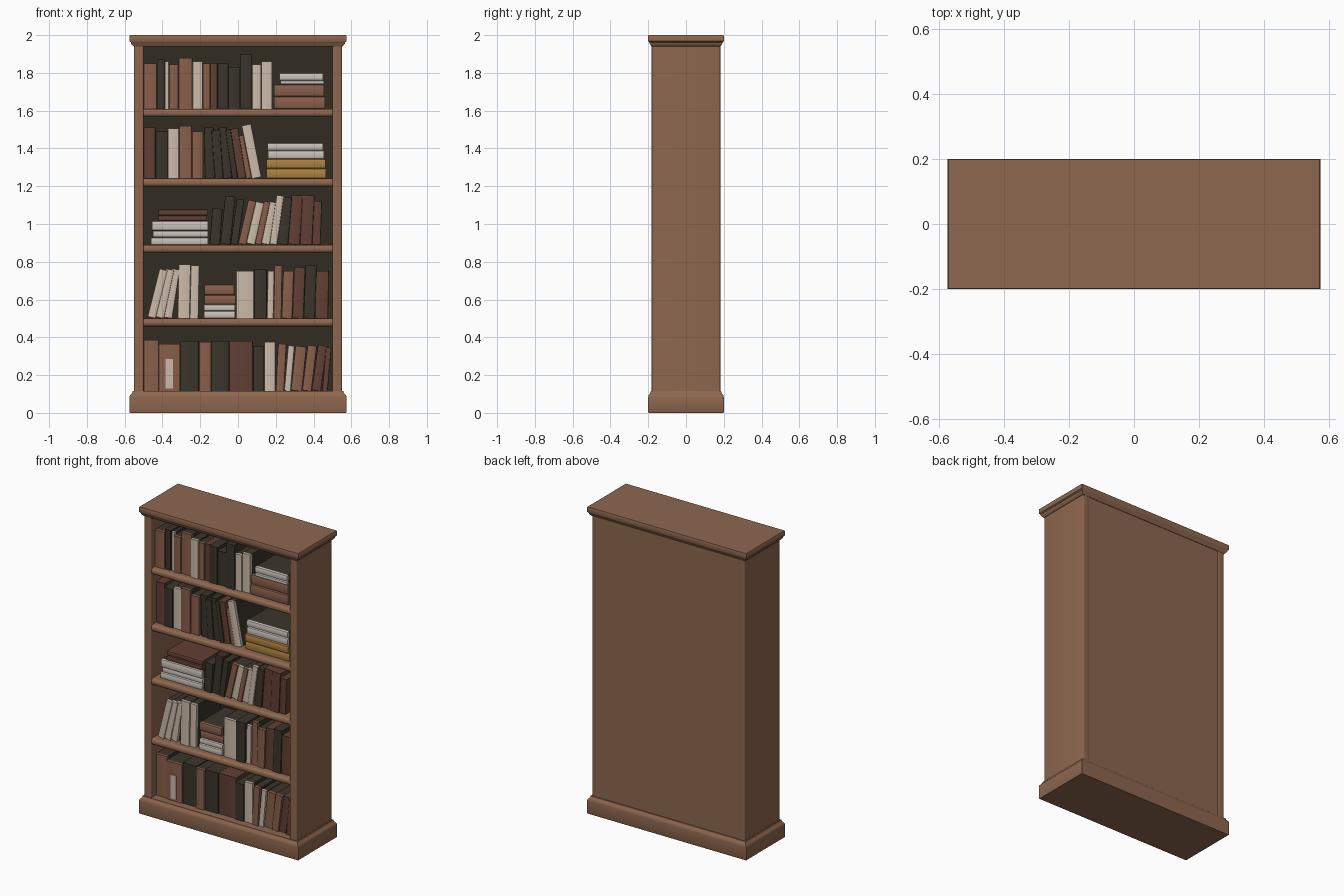
import bpy, bmesh, math
from mathutils import Matrix, Vector

if "Cube" in bpy.data.objects:
    bpy.data.objects.remove(bpy.data.objects["Cube"])


def material(name, rgb):
    m = bpy.data.materials.new(name)
    m.diffuse_color = (*rgb, 1)
    m.use_nodes = True
    m.node_tree.nodes["Principled BSDF"].inputs["Base Color"].default_value = m.diffuse_color
    return m


WOOD = material("brown wood", (0.27, 0.136, 0.078))
INSIDE = material("dark interior", (0.032, 0.025, 0.015))
MATS = {
    "b": material("mid brown cover", (0.25, 0.115, 0.07)),
    "r": material("dark red brown cover", (0.12, 0.05, 0.034)),
    "d": material("dark olive cover", (0.043, 0.034, 0.023)),
    "w": material("cream cover", (0.60, 0.50, 0.40)),
    "p": material("pale grey cover", (0.60, 0.54, 0.49)),
    "y": material("ochre cover", (0.42, 0.22, 0.05)),
}


def finish(name, bm, mats):
    bmesh.ops.recalc_face_normals(bm, faces=bm.faces)
    me = bpy.data.meshes.new(name)
    bm.to_mesh(me)
    bm.free()
    for m in mats:
        me.materials.append(m)
    ob = bpy.data.objects.new(name, me)
    bpy.context.collection.objects.link(ob)
    bpy.ops.object.select_all(action='DESELECT')
    ob.select_set(True)
    bpy.context.view_layer.objects.active = ob
    bpy.ops.object.shade_smooth_by_angle(angle=math.radians(40))
    return ob


def box_bm(lo, hi):
    bm = bmesh.new()
    bmesh.ops.create_cube(bm, size=1)
    lo, hi = Vector(lo), Vector(hi)
    for v in bm.verts:
        v.co = Vector([(a + b) / 2 + c * (b - a) for a, b, c in zip(lo, hi, v.co)])
    return bm


def bevel(bm, test, width, segments):
    """Round the edges whose midpoint and direction pass the test."""
    edges = [e for e in bm.edges
             if test((e.verts[0].co + e.verts[1].co) / 2,
                     (e.verts[1].co - e.verts[0].co).normalized())]
    bmesh.ops.bevel(bm, geom=edges, offset=width, segments=segments,
                    profile=0.5, affect='EDGES')


def moulding(name, rings):
    """Solid slab lofted through rectangles (half x, half y, z)."""
    bm = bmesh.new()
    loops = [[bm.verts.new((sx * x, sy * y, z))
              for sx, sy in ((-1, -1), (1, -1), (1, 1), (-1, 1))] for x, y, z in rings]
    for a, b in zip(loops, loops[1:]):
        for i in range(4):
            j = (i + 1) % 4
            bm.faces.new((a[i], a[j], b[j], b[i]))
    bm.faces.new(loops[0])
    bm.faces.new(loops[-1])
    return finish(name, bm, [WOOD])


# Plinth and cornice
moulding("plinth", [(.572, .198, 0), (.575, .2, .004), (.575, .2, .083), (.572, .198, .093),
                    (.565, .193, .1), (.56, .188, .106), (.558, .186, .115)])
moulding("cornice", [(.553, .183, 1.94), (.558, .187, 1.946), (.565, .191, 1.953),
                     (.567, .195, 1.962), (.575, .2, 1.968), (.575, .2, 1.996), (.572, .198, 2)])

# Side panels with softened vertical corners
for side, s in (("left", -1), ("right", 1)):
    bm = box_bm((min(s * .5, s * .55), -.182, .1), (max(s * .5, s * .55), .182, 1.945))
    bevel(bm, lambda m, d: abs(d.z) > .9, .006, 3)
    finish(side + "_side", bm, [WOOD])

# Back panel, dark on its inner face
bm = box_bm((-.51, .162, .1), (.51, .18, 1.945))
for f in bm.faces:
    f.normal_update()
    f.material_index = 1 if f.normal.y < -.5 else 0
finish("back_panel", bm, [WOOD, INSIDE])

# Shelves with rounded front edges
SHELVES = [.115, .50, .89, 1.24, 1.61]
for i, z in enumerate(SHELVES[1:]):
    bm = box_bm((-.505, -.178, z - .042), (.505, .165, z))
    bevel(bm, lambda m, d: abs(d.x) > .9 and m.y < -.1, .018, 5)
    finish(f"shelf_{i + 1}", bm, [WOOD])

FRONT, REAR = -.138, .12
count = 0


def book(kind, c, x0, x1, z0, z1, along, width, lean=0):
    """Rounded spine in the cover colour; light books are dark behind the spine."""
    global count
    front = FRONT + .006 * ((count * 7) % 5 - 2) / 2
    count += 1
    bm = box_bm((x0, front, z0), (x1, REAR, z1))
    bevel(bm, lambda m, d: abs(d[along]) > .9 and m.y < 0, width, 2)
    cut = front + .016
    bmesh.ops.bisect_plane(bm, geom=bm.verts[:] + bm.edges[:] + bm.faces[:],
                           plane_co=(0, cut, 0), plane_no=(0, 1, 0))
    if c != "r":
        for f in bm.faces:
            f.material_index = int(f.calc_center_median().y > cut)
    if lean:
        bmesh.ops.rotate(bm, verts=bm.verts, cent=(x1 if lean > 0 else x0, 0, z0),
                         matrix=Matrix.Rotation(math.radians(lean), 3, 'Y'))
    finish(f"{kind}_{count}", bm, [MATS[c], MATS["d"]])


def upright(level, x, books):
    """Row of standing books: colour, width cm, height cm, lean in degrees (+ is right)."""
    z = SHELVES[level]
    for c, w, h, lean in books:
        w, h = w / 100, h / 100
        book("book", c, x + .0004, x + w - .0004, z, z + h, 2, min(.005, w * .2), lean)
        x += w


def stack(level, books):
    """Pile of lying books: colour, left x, right x, thickness cm."""
    z = SHELVES[level]
    for c, x0, x1, t in books:
        t /= 100
        book("stacked_book", c, x0, x1, z, z + t - .001, 0, min(.008, t * .25))
        z += t


# Top shelf
upright(4, -.5, [("b", 7, 24, 0), ("d", 4.2, 26, 0), ("w", 2.3, 25, 0), ("b", 5, 23.5, 0),
                 ("b", 7.4, 27, 0), ("w", 5.4, 25, 0), ("b", 4, 24, 0), ("r", 3.8, 24, 0),
                 ("d", 5.8, 24, 0), ("d", 6.3, 22, 0), ("d", 6.3, 29, 0),
                 ("w", 4.8, 23.5, 0), ("w", 5.8, 25, 0)])
stack(4, [("b", .19, .46, 6.5), ("b", .19, .455, 6.5), ("p", .225, .455, 2), ("p", .22, .45, 4)])

# Second shelf
upright(3, -.5, [("r", 6.3, 27, 0), ("d", 6.5, 25, 0), ("w", 6, 26.5, 0), ("b", 6.8, 28, 0),
                 ("b", 6, 25, 0)])
upright(3, -.175, [("d", 5.2, 27, -1), ("d", 4.6, 25.5, -4), ("d", 4.6, 27, -6),
                   ("d", 3, 26, -8), ("r", 4.4, 26.5, -9), ("b", 3, 23, -11),
                   ("w", 5.2, 28.5, -11)])
stack(3, [("y", .15, .465, 5.5), ("y", .15, .462, 5), ("p", .16, .455, 4.5), ("p", .155, .45, 4)])

# Third shelf
stack(2, [("p", -.46, -.16, 4), ("p", -.45, -.16, 3.5), ("p", -.455, -.16, 5.2),
          ("r", -.42, -.165, 2.8), ("r", -.42, -.162, 3.3)])
upright(2, -.15, [("d", 5.5, 19, 4), ("d", 5.5, 25.5, 6), ("d", 4, 24, 8), ("b", 4.3, 23.5, 13),
                  ("w", 4.6, 22.5, 13), ("b", 3.4, 23, 12), ("w", 4.4, 22.5, 11),
                  ("w", 4, 26, 8), ("d", 5.8, 25, 5), ("r", 6.2, 26, 4), ("r", 6.5, 26, 3),
                  ("r", 4.5, 23, 2)])

# Fourth shelf
upright(1, -.48, [("w", 4.4, 26, 14), ("w", 4.4, 26, 12), ("w", 4.4, 26, 9)])
upright(1, -.32, [("w", 6.5, 28.5, 1), ("w", 4.6, 28, 1)])
stack(1, [("p", -.18, -.015, 4), ("p", -.18, -.015, 3.5), ("b", -.178, -.013, 5),
          ("b", -.178, -.02, 5.5)])
upright(1, -.01, [("w", 9.5, 25, 0), ("d", 6.8, 26, 0), ("w", 3.5, 25, 1), ("b", 4.2, 28, 1),
                  ("b", 5.7, 25, 2), ("r", 6, 27, 2), ("d", 6, 28, 2), ("r", 7, 25, 1)])

# Bottom shelf
upright(0, -.5, [("b", 8, 27, 0), ("b", 11.4, 25, 0),
                 ("d", 10, 26.5, 0), ("b", 6.4, 26, 0), ("d", 9.6, 26.5, 0), ("r", 12.5, 26.5, 0),
                 ("d", 6, 24, 0), ("w", 6, 26, 0), ("b", 4.5, 25, 3), ("w", 3.5, 24, 5),
                 ("b", 6, 23.5, 6), ("b", 5, 24, 7), ("r", 5, 24, 8)])
upright(0, .445, [("r", 3, 23, 5)])

# Cream label plate on a wide book of the bottom shelf
finish("spine_label", box_bm((-.385, FRONT - .008, .13), (-.345, FRONT - .002, .285)), [MATS["w"]])
